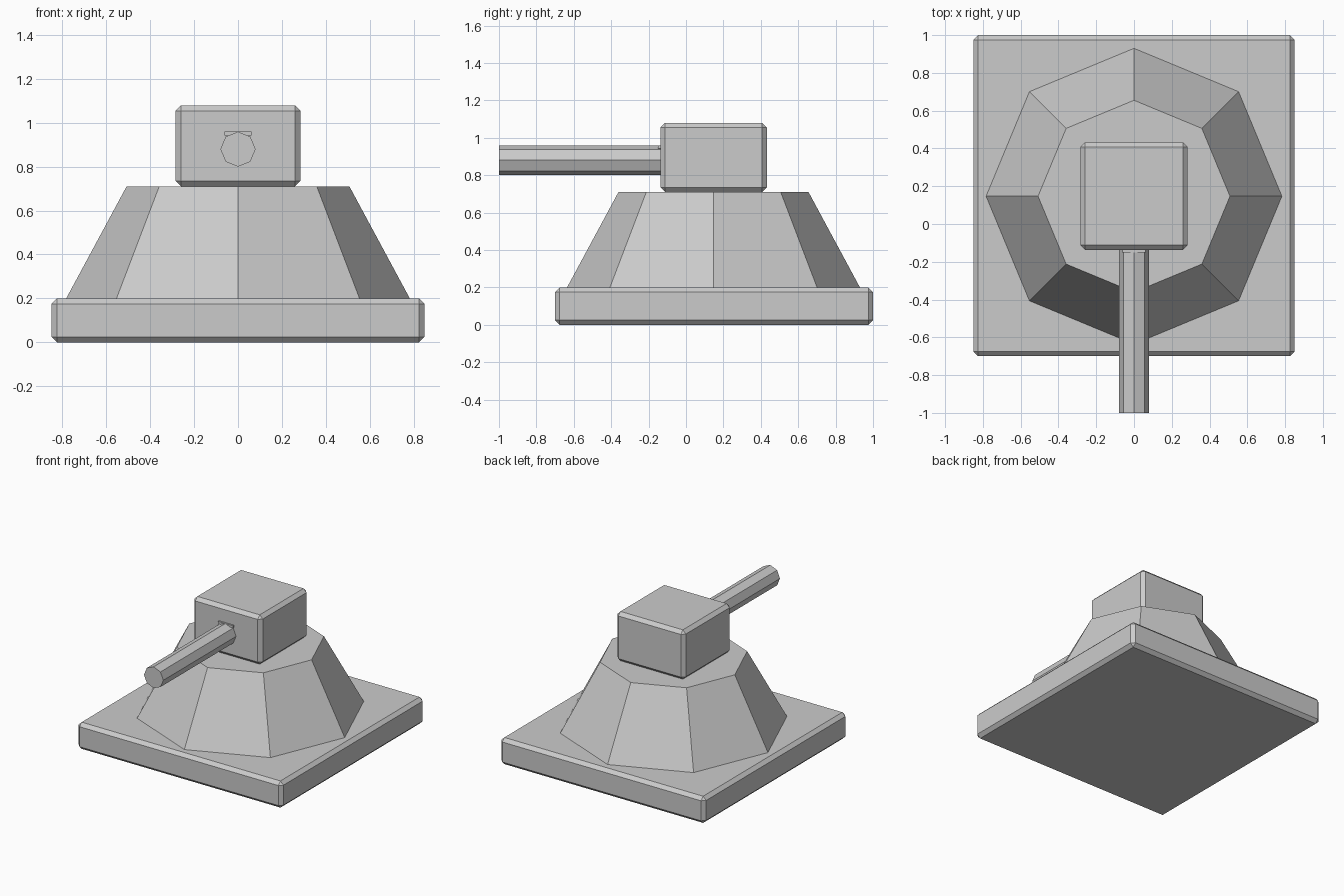
import bpy
from math import radians

if "Cube" in bpy.data.objects:
    bpy.data.objects.remove(bpy.data.objects["Cube"])


def box(name, lo, hi, bevel=0.0):
    """Box between two corners, with an optional single-segment chamfer."""
    mid = [(a + b) / 2 for a, b in zip(lo, hi)]
    bpy.ops.mesh.primitive_cube_add(size=1, location=mid)
    ob = bpy.context.object
    ob.name = name
    ob.scale = [b - a for a, b in zip(lo, hi)]
    bpy.ops.object.transform_apply(location=False, rotation=False, scale=True)
    if bevel:
        mod = ob.modifiers.new("chamfer", 'BEVEL')
        mod.width = bevel
        mod.segments = 1
    return ob


def octagon(name, r1, r2, depth, location, rotation=(0, 0, 0)):
    """Eight-sided tapered prism."""
    bpy.ops.mesh.primitive_cone_add(vertices=8, radius1=r1, radius2=r2, depth=depth,
                                    location=location, rotation=rotation)
    bpy.context.object.name = name
    return bpy.context.object


# Chamfered foundation slab
box("base_slab", (-0.85, -0.70, 0), (0.85, 1.0, 0.20), 0.025)

# Tapered octagonal pedestal
octagon("pedestal", 0.783, 0.508, 0.51, (0, 0.147, 0.455))

# Chamfered turret block
box("turret", (-0.284, -0.137, 0.71), (0.284, 0.432, 1.08), 0.025)

# Octagonal gun barrel pointing forward
octagon("barrel", 0.08, 0.08, 0.90, (0, -0.55, 0.88), (radians(90), 0, 0))

# Thin plate over the barrel root
box("barrel_plate", (-0.062, -0.15, 0.943), (0.062, -0.10, 0.96))
